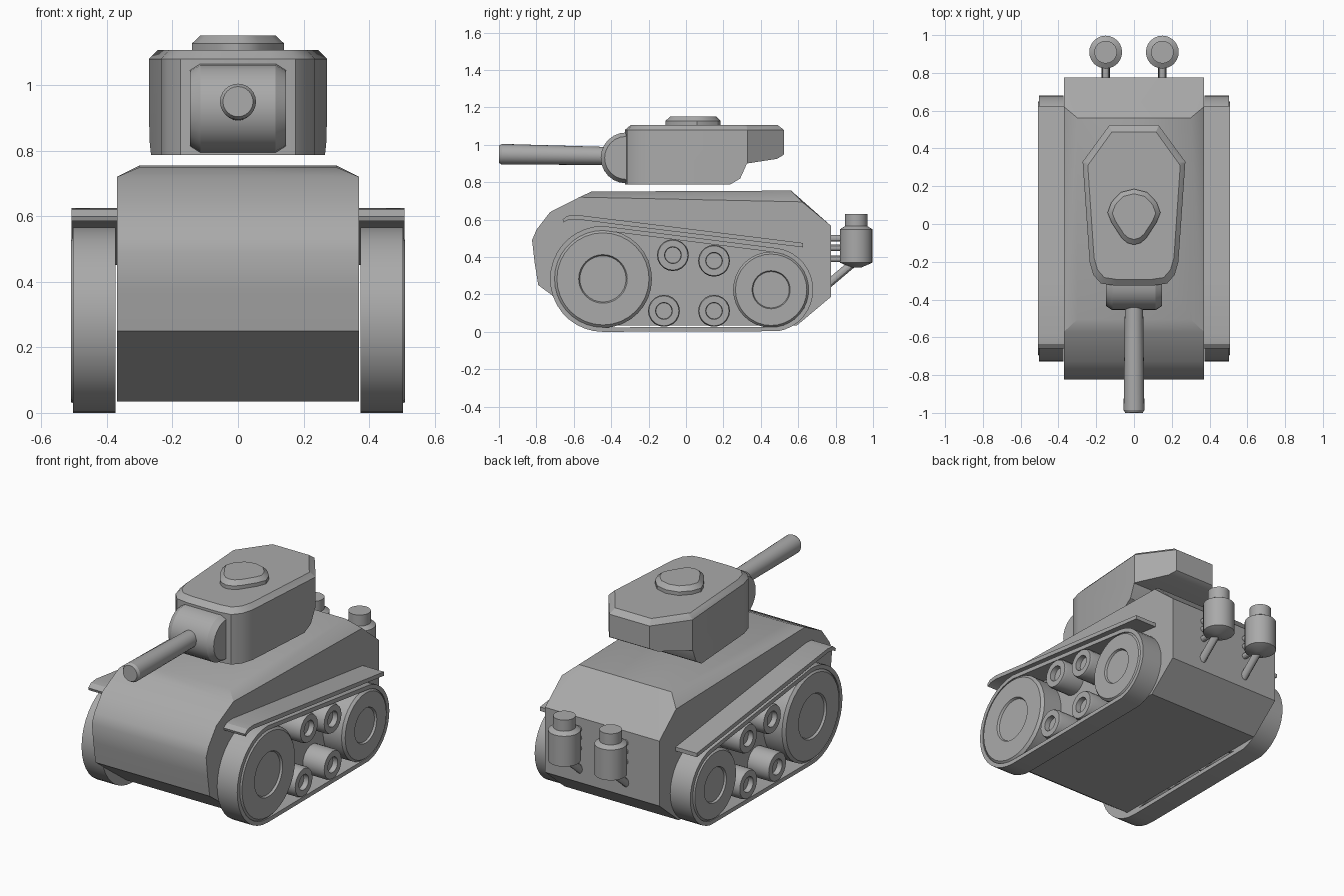
import bpy, bmesh
from math import sin, cos, pi, radians
from mathutils import Vector, Matrix

cube = bpy.data.objects.get("Cube")
if cube:
    bpy.data.objects.remove(cube, do_unlink=True)

grey = bpy.data.materials.new("plain grey")
grey.use_nodes = True
colour = (0.4, 0.4, 0.4, 1)
grey.diffuse_color = colour
grey.node_tree.nodes["Principled BSDF"].inputs["Base Color"].default_value = colour


def finish(name, bm, angle=30):
    bmesh.ops.recalc_face_normals(bm, faces=bm.faces)
    mesh = bpy.data.meshes.new(name)
    bm.to_mesh(mesh)
    bm.free()
    mesh.materials.append(grey)
    obj = bpy.data.objects.new(name, mesh)
    bpy.context.collection.objects.link(obj)
    bpy.ops.object.select_all(action='DESELECT')
    obj.select_set(True)
    bpy.context.view_layer.objects.active = obj
    bpy.ops.object.shade_smooth_by_angle(angle=radians(angle))
    return obj


def skin(loops, ring=False):
    """Join equal loops of points; cap the ends, or close into a ring."""
    bm = bmesh.new()
    rows = [[bm.verts.new(p) for p in loop] for loop in loops]
    pairs = list(zip(rows, rows[1:]))
    if ring:
        pairs.append((rows[-1], rows[0]))
    else:
        bm.faces.new(rows[0])
        bm.faces.new(rows[-1])
    n = len(rows[0])
    for a, b in pairs:
        for i in range(n):
            j = (i + 1) % n
            bm.faces.new((a[i], a[j], b[j], b[i]))
    return bm


def lathe(name, profile, start, direction, sides=24):
    """Turn (radius, distance) pairs about a line."""
    turn = Vector(direction).to_track_quat('Z', 'Y').to_matrix().to_4x4()
    place = Matrix.Translation(start) @ turn
    loops = [[place @ Vector((r * cos(2 * pi * i / sides), r * sin(2 * pi * i / sides), h))
              for i in range(sides)] for r, h in profile]
    return finish(name, skin(loops))


def rod(name, a, b, radius, sides=12):
    d = Vector(b) - Vector(a)
    return lathe(name, [(radius, 0), (radius, d.length)], a, d, sides)


def wrap(points):
    """Convex solid around points, with its flat areas merged."""
    bm = bmesh.new()
    for p in points:
        bm.verts.new(p)
    out = bmesh.ops.convex_hull(bm, input=bm.verts)
    loose = {v for v in out["geom_interior"] + out["geom_unused"] if isinstance(v, bmesh.types.BMVert)}
    bmesh.ops.delete(bm, geom=list(loose), context='VERTS')
    bmesh.ops.dissolve_limit(bm, angle_limit=radians(1), verts=bm.verts, edges=bm.edges)
    return bm


def cut(bm, point, normal):
    """Remove what lies beyond a plane and close the opening."""
    bmesh.ops.bisect_plane(bm, geom=bm.verts[:] + bm.edges[:] + bm.faces[:], plane_co=point,
                           plane_no=normal, clear_outer=True)
    bmesh.ops.holes_fill(bm, edges=[e for e in bm.edges if e.is_boundary])


def mirrored(half):
    return half + [(-x, y) for x, y in reversed(half) if x > 0]


# Hull: side profile with chamfered roof edges
lower = [(-.5, .035), (-.79, .25), (-.81, .375), (-.823, .49), (-.8, .545), (-.727, .64),
         (-.57, .72), (.62, .695), (.775, .567), (.775, .187), (.594, .035)]
roof = [(-.505, .75), (.562, .755)]
finish("hull", wrap([(s * .37, y, z) for y, z in lower for s in (1, -1)] +
                    [(s * .3, y, z) for y, z in roof for s in (1, -1)]))

# Turret: bevelled prism, split into a body and a raised rear overhang
plan = [(.1, -.326), (.175, -.315), (.215, -.27), (.235, -.2), (.272, .33), (.13, .523)]


def turret_solid():
    pts = []
    for x, y in plan:
        for s in (1, -1):
            pts += [(s * x, y, .787), (s * x, y, 1.08),
                    (s * x * .9, .08 + (y - .08) * .92, 1.107)]
    return wrap(pts)


def slope(a, b):
    """Plane facing down and back through two (y, z) points."""
    return (0, *a), (0, b[1] - a[1], a[0] - b[0])


body = turret_solid()
cut(body, (0, .326, 0), (0, 1, 0))
cut(body, *slope((.235, .787), (.29, .82)))
cut(body, *slope((.29, .82), (.326, .9)))
finish("turret_body", body)
rear = turret_solid()
cut(rear, (0, .326, 0), (0, -1, 0))
cut(rear, *slope((.326, .9), (.487, .925)))
cut(rear, *slope((.487, .925), (.523, .947)))
finish("turret_overhang", rear)

# Hatch: egg-shaped lid with a bevelled top
egg = mirrored([(0, .185), (.07, .168), (.12, .115), (.14, .06), (.12, .01),
                (.065, -.075), (.035, -.1), (0, -.11)])
finish("hatch", skin([[(x * k, .045 + (y - .045) * k, z) for x, y in egg]
                      for k, z in ((1, 1.1), (1, 1.128), (.82, 1.152))]))

# Gun mount: half drum with chamfered ends
mount = []
for x, r in ((.115, .136), (.147, .115)):
    for i in range(13):
        a = pi * i / 12
        mount += [(s * x, -.32 - r * sin(a), .93 + r * cos(a)) for s in (1, -1)]
mount += [(s * x, -.29, .93 + t * h) for x, h in ((.115, .136), (.147, .115))
          for s in (1, -1) for t in (1, -1)]
finish("gun_mount", wrap(mount))
lathe("gun_barrel", [(.048, 0), (.055, .575), (.046, .59)],
      (0, -.41, .94), (0, -.59, .01))

# Running gear on both sides
front_hub, rear_hub = Vector((-.444, .283)), Vector((.455, .225))


def belt_loop(x, grow):
    pts = []
    for i in range(36):
        n = Vector((cos(pi * i / 18), sin(pi * i / 18)))
        c, r = max(((front_hub, .283), (rear_hub, .225)), key=lambda k: k[0].dot(n) + k[1])
        pts.append((x, *(c + n * (r + grow))))
    return pts


def wheel(name, side, y, z, r, hub, dip):
    lathe(name, [(r, 0), (r, .12), (r * .94, .135), (hub, .135), (hub * .95, .135 - dip)],
          (side * .374, y, z), (side, 0, 0), 32 if r > .1 else 20)


fender = [(-.66, .6), (-.635, .62), (-.585, .625), (-.3, .59), (.625, .475),
          (.625, .452), (-.3, .565), (-.585, .602), (-.63, .598), (-.655, .585)]
road_wheels = [(-.07, .41), (.15, .38), (-.118, .112), (.15, .112)]

for label, s in (("left", 1), ("right", -1)):
    finish(label + "_track", skin([belt_loop(s * .374, 0), belt_loop(s * .504, 0),
                                   belt_loop(s * .504, -.024), belt_loop(s * .374, -.024)], True))
    wheel(label + "_front_wheel", s, *front_hub, .262, .13, .012)
    wheel(label + "_rear_wheel", s, *rear_hub, .203, .102, .012)
    for i, (y, z) in enumerate(road_wheels):
        wheel(f"{label}_road_wheel_{i + 1}", s, y, z, .085, .045, .03)
    finish(label + "_fender", skin([[(s * x, y, z) for y, z in fender] for x in (.365, .508)]))

    # Exhaust can with its feed pipe and brackets
    x = s * .15
    lathe(label + "_exhaust", [(.03, .345), (.087, .37), (.087, .548), (.06, .565), (.06, .63)],
          (x, .91, 0), (0, 0, 1))
    rod(label + "_exhaust_pipe", (x, .76, .255), (x, .89, .365), .022)
    for i, z in enumerate((.5, .45, .39)):
        rod(f"{label}_exhaust_bracket_{i + 1}", (x, .76, z), (x, .85, z), .018)
